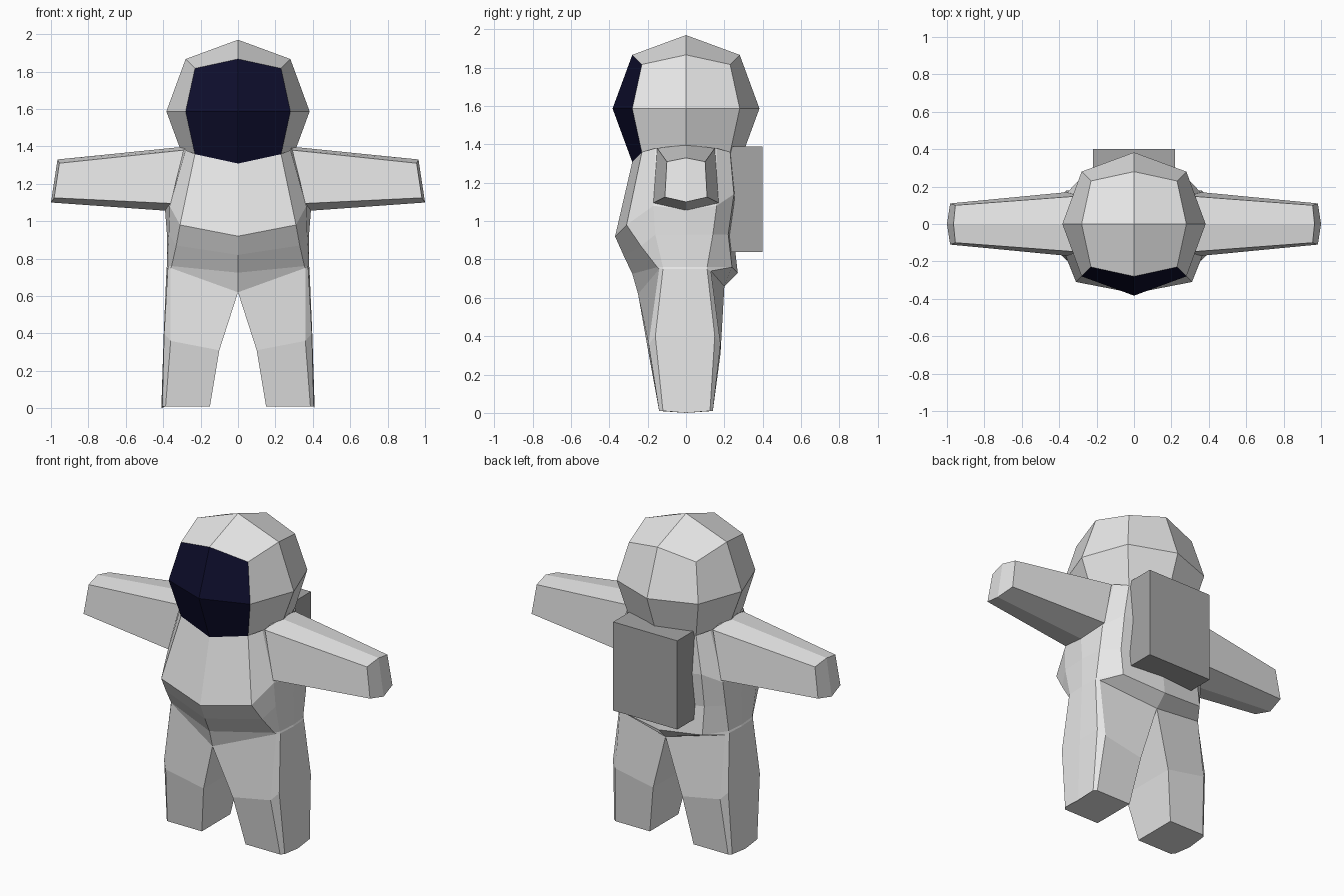
import bpy, bmesh
from mathutils import Vector

if "Cube" in bpy.data.objects:
    bpy.data.objects.remove(bpy.data.objects["Cube"])


def material(name, rgb):
    m = bpy.data.materials.new(name)
    m.diffuse_color = (*rgb, 1)
    m.use_nodes = True
    m.node_tree.nodes["Principled BSDF"].inputs["Base Color"].default_value = m.diffuse_color
    return m


WHITE = material("suit_white", (0.8, 0.8, 0.8))
GREY = material("pack_grey", (0.38, 0.38, 0.38))
NAVY = material("visor_navy", (0.004, 0.004, 0.025))


def finish(name, bm, *mats):
    bmesh.ops.recalc_face_normals(bm, faces=bm.faces)
    me = bpy.data.meshes.new(name)
    bm.to_mesh(me)
    bm.free()
    for m in mats:
        me.materials.append(m)
    ob = bpy.data.objects.new(name, me)
    bpy.context.collection.objects.link(ob)
    return ob


def loft(name, rings, closed, caps=()):
    """Skin a list of rings, cap the last one, and mirror across x = 0."""
    bm = bmesh.new()
    for side in (1, -1):
        vs = [[bm.verts.new((side * x, y, z)) for x, y, z in r] for r in rings]
        n = len(rings[0])
        for a, b in zip(vs, vs[1:]):
            for i in range(n if closed else n - 1):
                j = (i + 1) % n
                bm.faces.new((a[i], a[j], b[j], b[i]))
        for cap in caps:
            bm.faces.new([vs[-1][i] for i in cap])
    if not closed:
        bmesh.ops.remove_doubles(bm, verts=bm.verts, dist=0.0005)
    return finish(name, bm, WHITE)


# Helmet: once-divided cube pushed out to a faceted ball, front faces are the visor
bm = bmesh.new()
bmesh.ops.create_cube(bm, size=2)
bmesh.ops.subdivide_edges(bm, edges=bm.edges[:], cuts=1, use_grid_fill=True)
for f in bm.faces:
    f.material_index = 1 if f.calc_center_median().y < -0.99 else 0
for v in bm.verts:
    axes = [0 if abs(c) < 0.01 else (1 if c > 0 else -1) for c in v.co]
    radius = {1: 0.383, 2: 0.28, 3: 0.23}[sum(map(abs, axes))]
    v.co = Vector(axes) * radius + Vector((0, 0, 1.587))
finish("helmet", bm, WHITE, NAVY)

# Torso: half rings from front centre round the side to back centre
torso = [
    [(0, -.28, 1.31), (.23, -.23, 1.36), (.28, -.16, 1.38), (.30, 0, 1.40),
     (.28, .16, 1.38), (.23, .23, 1.36), (0, .28, 1.31)],
    [(0, -.37, .92), (.31, -.31, .98), (.365, -.17, 1.08), (.39, 0, 1.06),
     (.365, .16, 1.08), (.28, .25, 1.14), (0, .27, 1.10)],
    [(0, -.325, .82), (.33, -.235, .87), (.37, -.16, .93), (.38, 0, .93),
     (.37, .14, .93), (.28, .22, .93), (0, .25, .90)],
    [(0, -.28, .725), (.355, -.15, .76), (.37, -.12, .76), (.38, 0, .76),
     (.37, .11, .76), (.28, .24, .76), (0, .27, .73)],
    [(0, -.25, .62), (.36, -.14, .75), (.375, -.12, .75), (.382, 0, .75),
     (.375, .11, .75), (.36, .13, .74), (0, .20, .66)],
]
loft("torso", torso, False)

# Legs: hip, knee and foot rings
legs = [
    torso[-1],
    [(.10, -.195, .31), (.36, -.195, .36), (.395, -.16, .40), (.397, 0, .40),
     (.395, .15, .40), (.36, .18, .36), (.10, .18, .31)],
    [(.15, -.14, .01), (.387, -.14, .01), (.405, -.12, .01), (.41, 0, 0),
     (.405, .125, .01), (.387, .14, .01), (.15, .14, .01)],
]
loft("legs", legs, True, [range(7)])

# Arms: six-sided tapered tubes with a slightly folded end
arms = [
    [(.29, -.15, 1.38), (.27, 0, 1.40), (.29, .15, 1.38),
     (.36, .17, 1.095), (.37, 0, 1.055), (.36, -.17, 1.095)],
    [(.955, -.10, 1.31), (.965, 0, 1.33), (.955, .10, 1.31),
     (.983, .11, 1.125), (1.0, 0, 1.10), (.983, -.11, 1.125)],
]
loft("arms", arms, True, [(0, 1, 4, 5), (1, 2, 3, 4)])

# Backpack box
bm = bmesh.new()
bmesh.ops.create_cube(bm, size=1)
for v in bm.verts:
    v.co = Vector((v.co.x * .44, v.co.y * .19 + .305, v.co.z * .55 + 1.115))
finish("backpack", bm, GREY)
